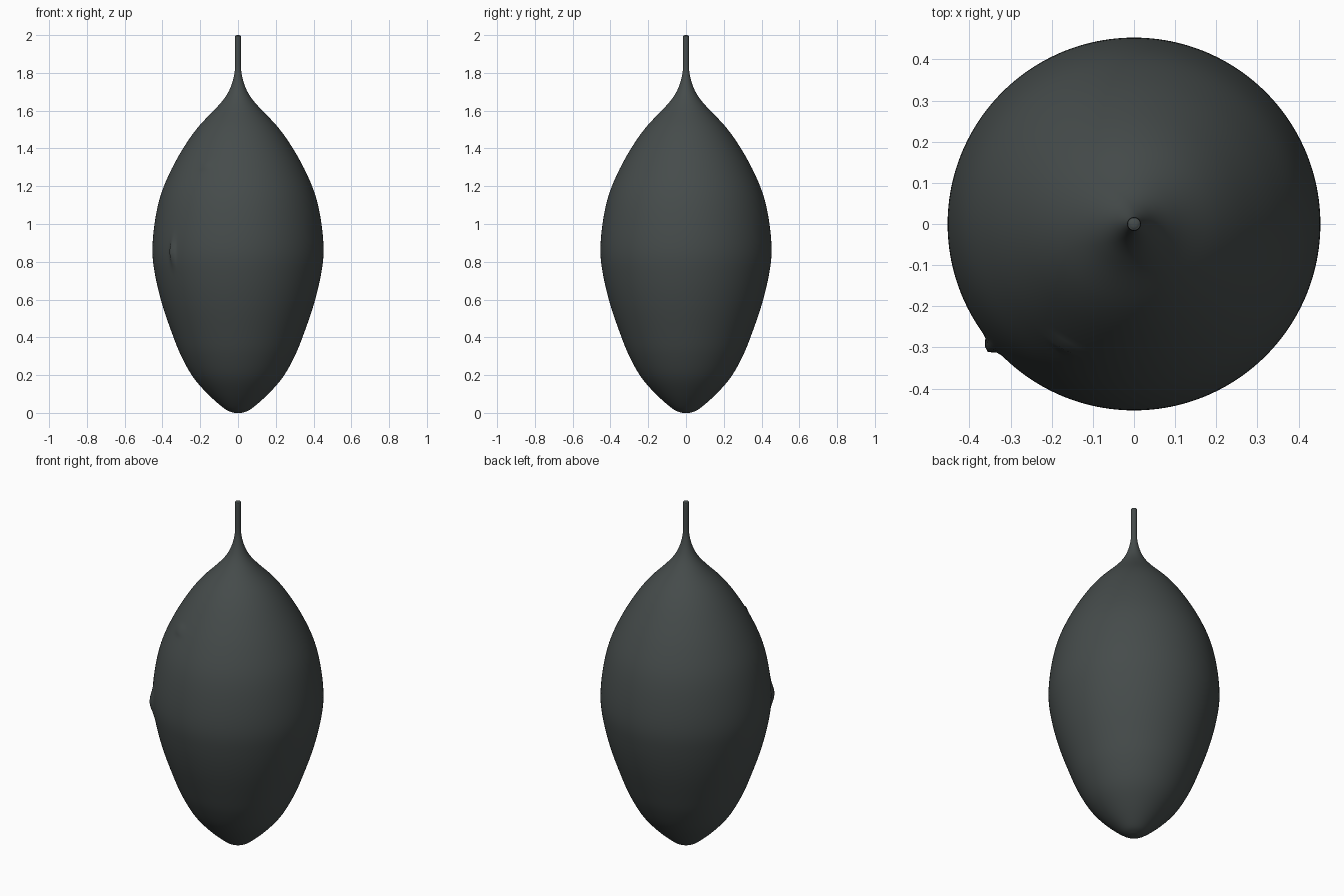
import bpy, bmesh, math

if "Cube" in bpy.data.objects:
    bpy.data.objects.remove(bpy.data.objects["Cube"])

# Half-profile of the pod and its stem: (radius, height)
PROFILE = [(0.0, 0.0), (0.03, 0.003), (0.075, 0.025), (0.16, 0.10), (0.238, 0.19),
           (0.30, 0.30), (0.345, 0.41), (0.40, 0.57), (0.437, 0.72), (0.453, 0.85),
           (0.442, 1.00), (0.41, 1.15), (0.352, 1.29), (0.278, 1.42), (0.205, 1.52),
           (0.11, 1.62), (0.062, 1.68), (0.035, 1.735), (0.020, 1.79), (0.0165, 1.83),
           (0.0165, 1.90), (0.0165, 1.985), (0.012, 1.997), (0.0, 2.0)]
SEGMENTS = 192
STEPS = 6

# Small ridges: angle, height, angular spread, vertical spread, depth
RIDGES = [(math.radians(220.5), 0.85, 0.035, 0.06, 0.022),
          (math.radians(240.5), 1.31, 0.11, 0.014, 0.010)]


def spline(p0, p1, p2, p3, t):
    return tuple(0.5 * (2 * b + (c - a) * t + (2 * a - 5 * b + 4 * c - d) * t * t
                        + (3 * b - a - 3 * c + d) * t ** 3)
                 for a, b, c, d in zip(p0, p1, p2, p3))


def smooth_profile(points):
    ext = [(-points[1][0], points[1][1])] + points + [(-points[-2][0], points[-2][1])]
    out = []
    for i in range(len(points) - 1):
        out += [spline(*ext[i:i + 4], s / STEPS) for s in range(STEPS)]
    return out[1:]


def bump(angle, z):
    return sum(depth * math.exp(-((angle - a) / sa) ** 2 - ((z - h) / sh) ** 2)
               for a, h, sa, sh, depth in RIDGES)


# Lathe the pod, adding the ridges
bm = bmesh.new()
rings = []
for r, z in smooth_profile(PROFILE):
    ring = []
    for k in range(SEGMENTS):
        a = 2 * math.pi * k / SEGMENTS
        rr = max(r, 0.0005) + bump(a, z)
        ring.append(bm.verts.new((rr * math.cos(a), rr * math.sin(a), max(z, 0))))
    rings.append(ring)
for lo, hi in zip(rings, rings[1:]):
    for k in range(SEGMENTS):
        n = (k + 1) % SEGMENTS
        bm.faces.new((lo[k], lo[n], hi[n], hi[k]))
bottom = bm.verts.new((0, 0, 0))
top = bm.verts.new((0, 0, 2))
for k in range(SEGMENTS):
    n = (k + 1) % SEGMENTS
    bm.faces.new((bottom, rings[0][n], rings[0][k]))
    bm.faces.new((top, rings[-1][k], rings[-1][n]))
bmesh.ops.recalc_face_normals(bm, faces=bm.faces)
for f in bm.faces:
    f.smooth = True
mesh = bpy.data.meshes.new("pod")
bm.to_mesh(mesh)
bm.free()

# Single dark slate colour
mat = bpy.data.materials.new("dark slate")
mat.diffuse_color = (0.060, 0.071, 0.070, 1)
mat.use_nodes = True
mat.node_tree.nodes["Principled BSDF"].inputs["Base Color"].default_value = mat.diffuse_color
mesh.materials.append(mat)
pod = bpy.data.objects.new("pod_with_stem", mesh)
bpy.context.collection.objects.link(pod)
